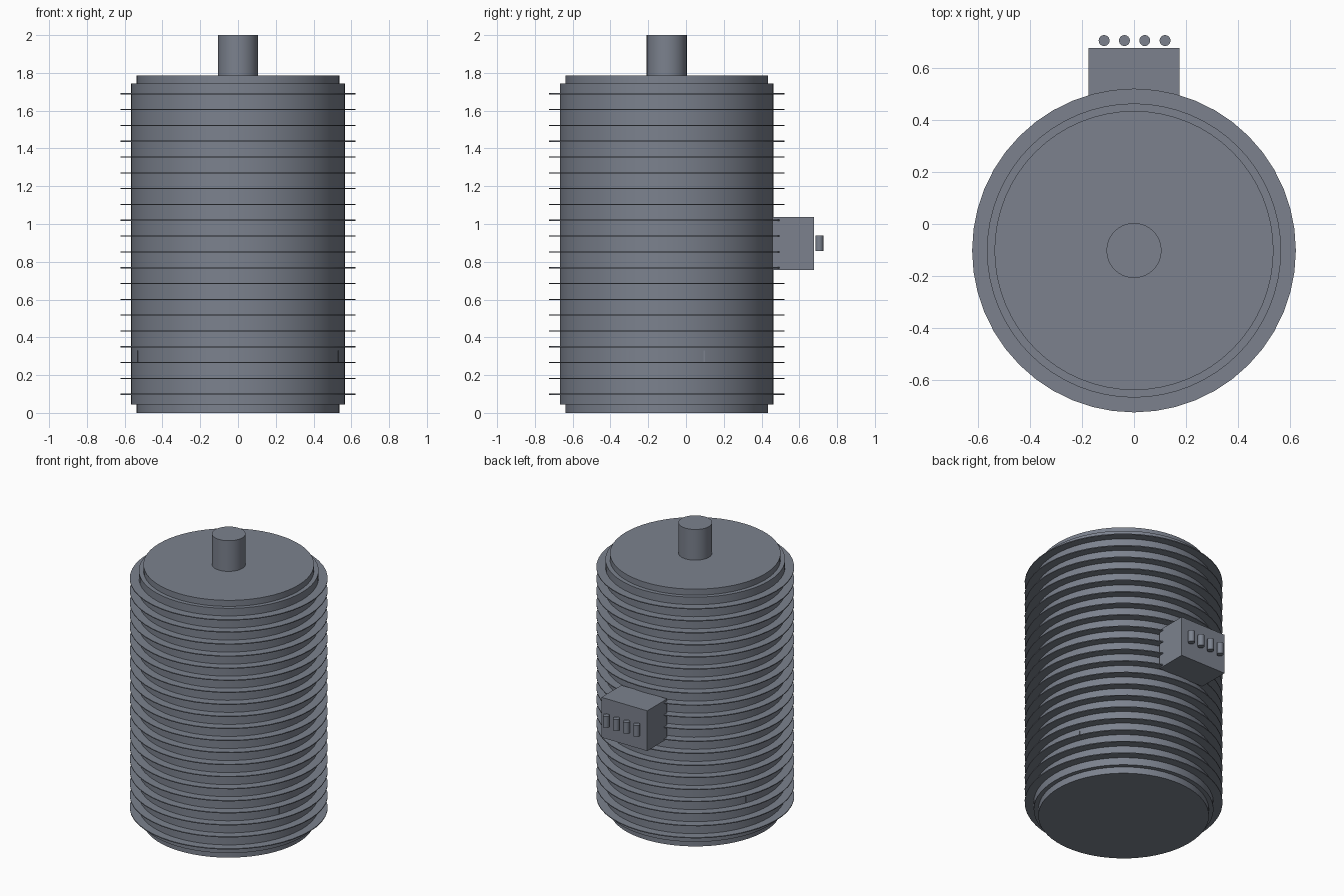
import bpy

if "Cube" in bpy.data.objects:
    bpy.data.objects.remove(bpy.data.objects["Cube"])

CY = -0.102   # motor axis sits slightly forward of the origin

# Dark slate grey metal
slate = bpy.data.materials.new("slate_grey")
slate.diffuse_color = (0.20, 0.222, 0.27, 1.0)
slate.use_nodes = True
slate.node_tree.nodes["Principled BSDF"].inputs["Base Color"].default_value = slate.diffuse_color


def cylinder(name, radius, z0, z1, x=0.0, y=CY, sides=64):
    bpy.ops.mesh.primitive_cylinder_add(vertices=sides, radius=radius, depth=z1 - z0,
                                        location=(x, y, (z0 + z1) / 2))
    obj = bpy.context.object
    obj.name = name
    obj.data.materials.append(slate)
    bpy.ops.object.shade_smooth_by_angle()
    return obj


def box(name, x0, x1, y0, y1, z0, z1):
    bpy.ops.mesh.primitive_cube_add(size=1, location=((x0 + x1) / 2, (y0 + y1) / 2, (z0 + z1) / 2))
    obj = bpy.context.object
    obj.name = name
    obj.scale = (x1 - x0, y1 - y0, z1 - z0)
    bpy.ops.object.transform_apply(location=False, rotation=False, scale=True)
    obj.data.materials.append(slate)
    return obj


# Housing, end caps and output shaft
cylinder("housing", 0.566, 0.045, 1.745)
cylinder("bottom_end_cap", 0.537, 0.0, 0.045)
cylinder("top_end_cap", 0.537, 1.745, 1.787)
cylinder("shaft", 0.106, 1.787, 2.0, sides=32)

# Thin cooling fins
for i in range(20):
    z = 0.099 + i * 0.0837
    cylinder(f"cooling_fin_{i + 1}", 0.623, z - 0.003, z + 0.003, sides=48)

# Mounting block inside the housing, only its corners break the surface
box("mounting_block", -0.531, 0.531, CY - 0.202, CY + 0.202, 0.268, 0.33)

# Terminal box with a row of four upright terminals just behind it
box("terminal_box", -0.176, 0.176, 0.458, 0.677, 0.757, 1.036)
for i in range(4):
    cylinder(f"terminal_{i + 1}", 0.021, 0.858, 0.938, x=-0.115 + i * 0.0782, y=0.706, sides=24)
